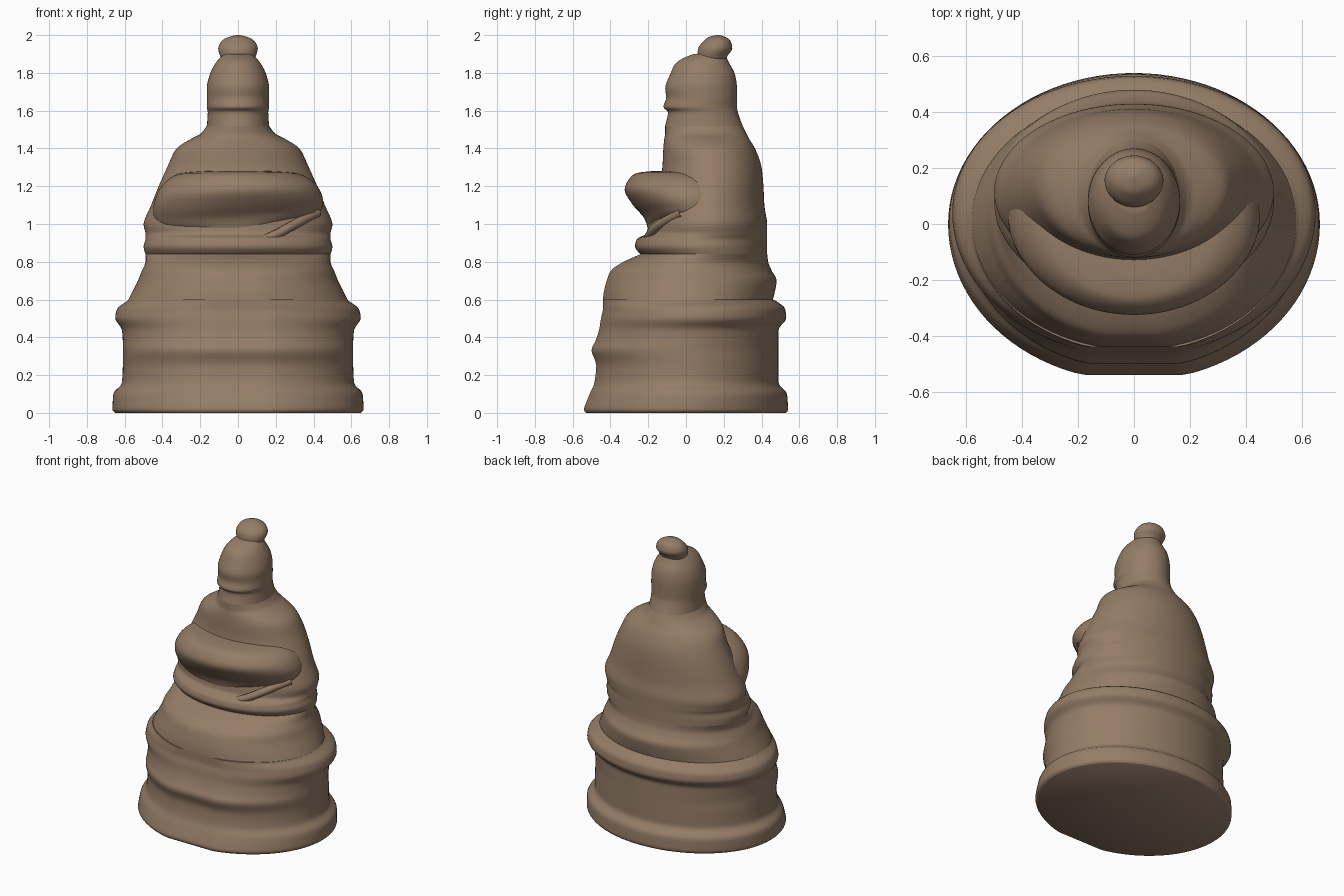
import bpy
import bmesh
import math

default_cube = bpy.data.objects.get("Cube")
if default_cube:
    bpy.data.objects.remove(default_cube, do_unlink=True)

SEGMENTS = 96
STEPS = 4


def make_material(name, color):
    material = bpy.data.materials.new(name)
    material.use_nodes = True
    material.diffuse_color = color
    material.node_tree.nodes["Principled BSDF"].inputs["Base Color"].default_value = color
    return material


clay = make_material("brown clay", (0.30, 0.205, 0.135, 1))


def smooth_value(a, b, c, d, t):
    """Curve from b to c, with slopes limited so that steps never overshoot."""
    def slope(before, after):
        if before * after <= 0:
            return 0
        return 2 * before * after / (before + after)
    start, end = slope(b - a, c - b), slope(c - b, d - c)
    ease = t * t * (3 - 2 * t)
    return (b + (c - b) * ease + start * t * (1 - t) ** 2
            - end * t * t * (1 - t))


def refine(rows):
    """Insert smooth in-between sections."""
    padded = [rows[0]] + rows + [rows[-1]]
    result = []
    for i in range(len(rows) - 1):
        group = padded[i:i + 4]
        for step in range(STEPS):
            t = step / STEPS
            result.append([smooth_value(*column, t) for column in zip(*group)])
    result.append(rows[-1])
    return result


def loft(name, rows, flat=1.0, tilt=0.0):
    """Skin oval sections given as height, half width, front y and back y."""
    bm = bmesh.new()
    rings = []
    low, high = rows[0][0], rows[-1][0]
    for z, width, front, back in refine(rows):
        centre, depth = (front + back) / 2, (back - front) / 2
        fade = (high - z) / (high - low)
        ring = []
        for i in range(SEGMENTS):
            angle = math.tau * i / SEGMENTS
            x = width * math.cos(angle)
            y = centre + depth * math.sin(angle) * (flat if i > SEGMENTS / 2 else 1)
            ring.append(bm.verts.new((x, max(y, front), z + tilt * x * fade)))
        rings.append(ring)
    for lower, upper in zip(rings, rings[1:]):
        for i in range(SEGMENTS):
            j = (i + 1) % SEGMENTS
            bm.faces.new((lower[i], lower[j], upper[j], upper[i]))
    bm.faces.new(rings[0][::-1])
    bm.faces.new(rings[-1])
    mesh = bpy.data.meshes.new(name)
    bm.to_mesh(mesh)
    bm.free()
    mesh.materials.append(clay)
    obj = bpy.data.objects.new(name, mesh)
    bpy.context.collection.objects.link(obj)
    bpy.ops.object.select_all(action="DESELECT")
    obj.select_set(True)
    bpy.context.view_layer.objects.active = obj
    bpy.ops.object.shade_smooth_by_angle(angle=math.radians(50))
    return obj


# Plinth with flared foot and rounded rim
loft("plinth", [
    (0, .65, -.53, .53),
    (.02, .665, -.54, .54),
    (.1, .66, -.51, .535),
    (.16, .615, -.485, .49),
    (.25, .61, -.475, .49),
    (.33, .61, -.5, .49),
    (.38, .61, -.48, .49),
    (.44, .615, -.46, .49),
    (.5, .65, -.45, .53),
    (.55, .64, -.44, .525),
    (.59, .59, -.44, .48),
    (.6, .58, -.44, .46),
], flat=1.04)

# Crossed legs under the robe
loft("draped_lap", [
    (.6, .58, -.44, .46),
    (.64, .56, -.435, .47),
    (.7, .53, -.42, .48),
    (.75, .51, -.4, .455),
    (.8, .49, -.33, .435),
    (.84, .49, -.24, .43),
], flat=1.02)

# Upper body with sloping shoulders and a neck
loft("torso", [
    (.84, .49, -.24, .43),
    (.88, .5, -.27, .43),
    (.92, .49, -.26, .43),
    (.95, .49, -.21, .43),
    (1, .5, -.2, .43),
    (1.1, .46, -.18, .415),
    (1.2, .42, -.15, .41),
    (1.3, .375, -.125, .4),
    (1.4, .325, -.12, .365),
    (1.45, .25, -.115, .335),
    (1.48, .195, -.11, .32),
    (1.52, .165, -.11, .3),
])

# Folded sleeves forming a ledge in front of the chest
loft("folded_sleeves", [
    (.97, .3, -.2, .25),
    (1.03, .44, -.22, .3),
    (1.1, .45, -.28, .32),
    (1.18, .425, -.325, .33),
    (1.24, .37, -.3, .3),
    (1.27, .3, -.26, .25),
    (1.28, .2, -.18, .2),
], tilt=.1)

# Head with shallow brow and chin folds
loft("head", [
    (1.52, .165, -.11, .3),
    (1.59, .16, -.095, .275),
    (1.62, .165, -.12, .27),
    (1.67, .165, -.105, .27),
    (1.72, .165, -.11, .27),
    (1.79, .15, -.085, .26),
    (1.85, .12, -.055, .23),
    (1.88, .095, -.01, .215),
    (1.9, .07, .04, .2),
])

# Topknot
loft("topknot", [
    (1.86, .08, .06, .21),
    (1.89, .095, .06, .22),
    (1.93, .105, .065, .245),
    (1.97, .085, .095, .235),
    (1.99, .05, .12, .21),
    (2, .01, .16, .18),
])


def drape_fold(name, points, thickness):
    """Soft rope of cloth lying on the body."""
    curve = bpy.data.curves.new(name, "CURVE")
    curve.dimensions = "3D"
    curve.bevel_depth = thickness
    curve.bevel_resolution = 3
    spline = curve.splines.new("NURBS")
    spline.points.add(len(points) - 1)
    for point, place in zip(spline.points, points):
        point.co = (*place, 1)
    spline.use_endpoint_u = True
    spline.order_u = 3
    curve.materials.append(clay)
    obj = bpy.data.objects.new(name, curve)
    bpy.context.collection.objects.link(obj)


# Diagonal cloth fold beneath the left sleeve
drape_fold("sleeve_fold", [
    (.04, -.22, .88), (.18, -.2, .93), (.3, -.15, 1), (.42, -.02, 1.06),
], .025)
